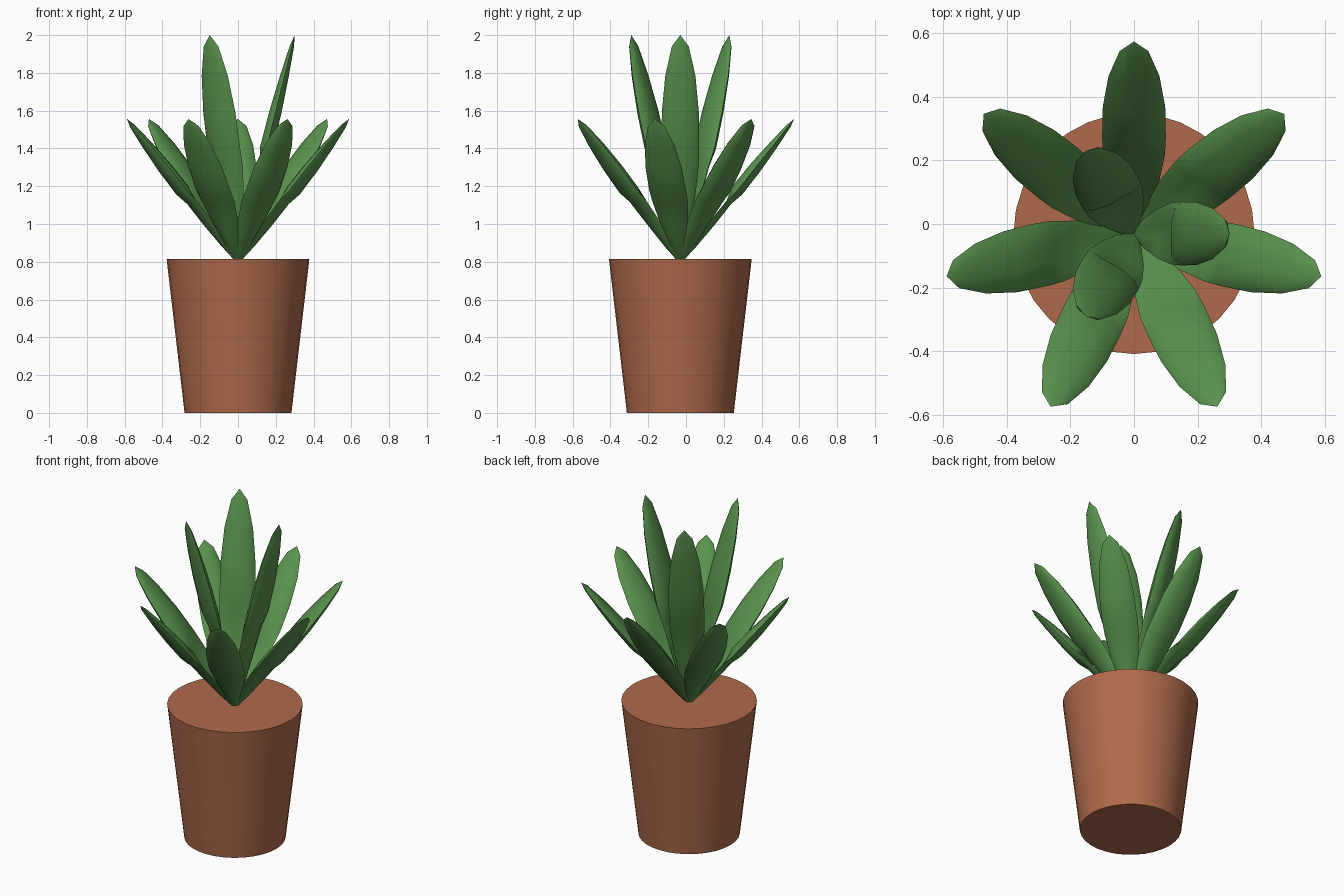
import bpy, bmesh, math
from mathutils import Vector

if "Cube" in bpy.data.objects:
    bpy.data.objects.remove(bpy.data.objects["Cube"])

CENTRE = Vector((0, -0.03, 0))
POT_HEIGHT = 0.815


def material(name, colour):
    m = bpy.data.materials.new(name)
    m.diffuse_color = (*colour, 1)
    m.use_nodes = True
    m.node_tree.nodes["Principled BSDF"].inputs["Base Color"].default_value = m.diffuse_color
    return m


terracotta = material("terracotta", (0.43, 0.145, 0.07))
leaf_green = material("leaf green", (0.10, 0.29, 0.075))


def finish(bm, name, mat, angle):
    bmesh.ops.recalc_face_normals(bm, faces=bm.faces)
    mesh = bpy.data.meshes.new(name)
    bm.to_mesh(mesh)
    bm.free()
    mesh.materials.append(mat)
    obj = bpy.data.objects.new(name, mesh)
    bpy.context.collection.objects.link(obj)
    bpy.ops.object.select_all(action='DESELECT')
    obj.select_set(True)
    bpy.context.view_layer.objects.active = obj
    bpy.ops.object.shade_smooth_by_angle(angle=math.radians(angle))
    return obj


# Tapered solid pot
bm = bmesh.new()
bmesh.ops.create_cone(bm, cap_ends=True, segments=32, radius1=0.283,
                      radius2=0.378, depth=POT_HEIGHT)
bmesh.ops.translate(bm, verts=bm.verts, vec=CENTRE + Vector((0, 0, POT_HEIGHT / 2)))
finish(bm, "pot", terracotta, 40)

# Leaf rings: fraction of length, half width, half thickness, trough depth
RINGS = [(0.0, 0.012, 0.008, 0.0), (0.12, 0.045, 0.012, 0.012),
         (0.28, 0.078, 0.012, 0.022), (0.42, 0.097, 0.013, 0.018),
         (0.50, 0.100, 0.036, 0.0), (0.66, 0.098, 0.034, 0.0),
         (0.82, 0.080, 0.024, 0.0), (0.95, 0.045, 0.012, 0.0)]
SIDES = 10


def leaf(name, angle, reach, top):
    """Thin trough at the base that swells into a thick pointed blade."""
    out = Vector((math.cos(angle), math.sin(angle), 0))
    side = Vector((-out.y, out.x, 0))
    base = CENTRE + Vector((0, 0, 0.80))
    axis = out * reach + Vector((0, 0, top - 0.80))
    outer = side.cross(axis).normalized()
    if outer.dot(out) < 0:
        outer.negate()
    bm = bmesh.new()
    rings = []
    for t, w, h, trough in RINGS:
        ring = []
        for i in range(SIDES):
            a = math.tau * i / SIDES
            c, s = math.cos(a), math.sin(a)
            depth = h * s + trough * (1 - c * c) - trough * 0.5
            ring.append(bm.verts.new(base + axis * t + side * (w * c) + outer * depth))
        rings.append(ring)
    for lo, hi in zip(rings, rings[1:]):
        for i in range(SIDES):
            j = (i + 1) % SIDES
            bm.faces.new((lo[i], lo[j], hi[j], hi[i]))
    bm.faces.new(rings[0])
    tip = bm.verts.new(base + axis)
    for i in range(SIDES):
        bm.faces.new((rings[-1][i], rings[-1][(i + 1) % SIDES], tip))
    finish(bm, name, leaf_green, 70)


# Seven spreading outer leaves, three upright inner leaves
for k in range(7):
    leaf(f"outer_leaf_{k + 1}", math.pi / 2 + math.tau * k / 7, 0.603, 1.556)
for k in range(3):
    leaf(f"inner_leaf_{k + 1}", math.tau * k / 3, 0.30, 2.0)
